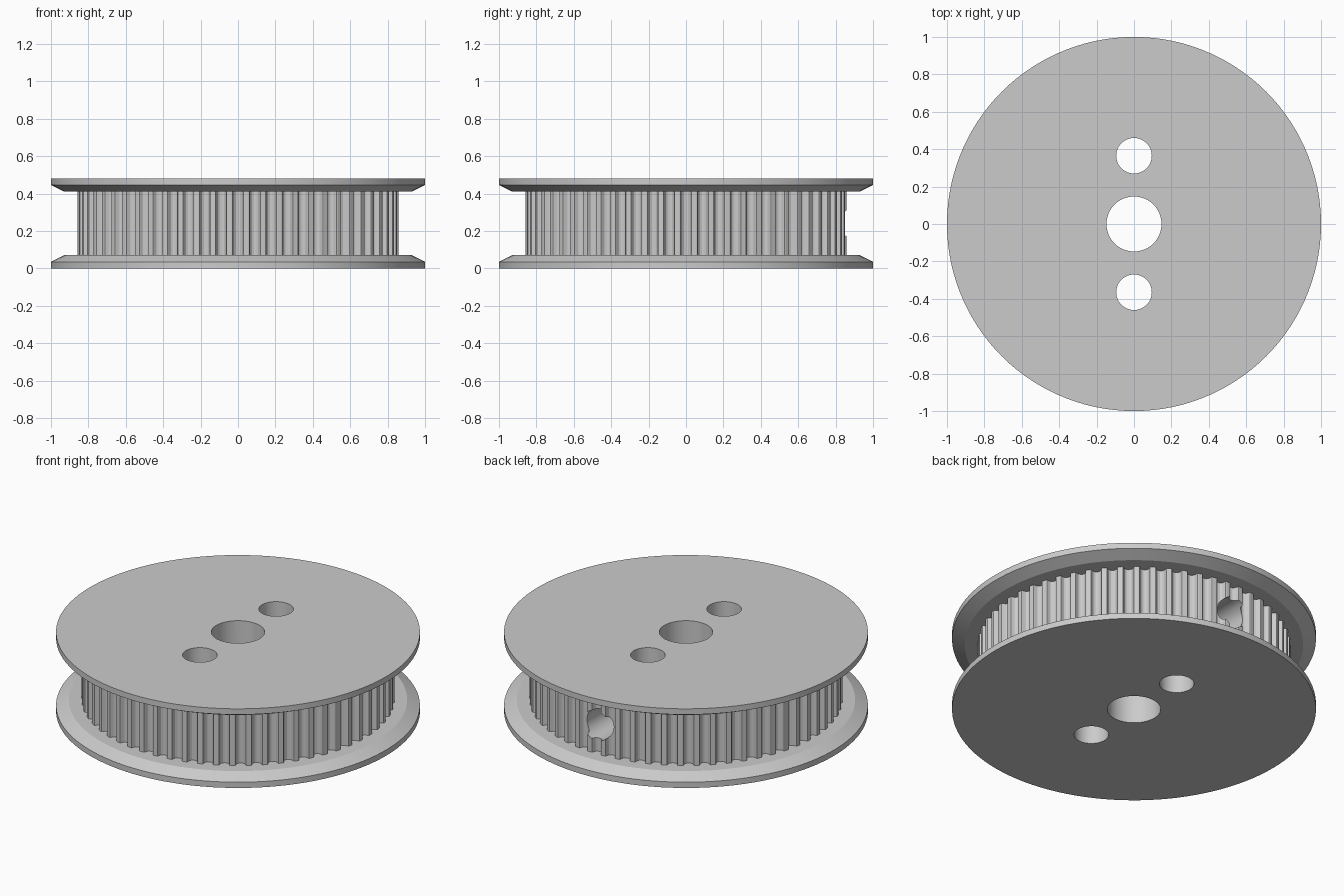
import bpy
import bmesh
import math
from mathutils import Matrix, Vector

cube = bpy.data.objects.get("Cube")
if cube:
    bpy.data.objects.remove(cube, do_unlink=True)

HEIGHT = 0.48
FLANGE = 0.07
BELT_R = 0.86
TEETH = 60
MID = HEIGHT / 2

grey = bpy.data.materials.new("plain grey")
grey.use_nodes = True
COLOUR = (0.6, 0.6, 0.6, 1)
grey.diffuse_color = COLOUR
grey.node_tree.nodes["Principled BSDF"].inputs["Base Color"].default_value = COLOUR


def add_object(name, bm):
    bmesh.ops.recalc_face_normals(bm, faces=bm.faces)
    mesh = bpy.data.meshes.new(name)
    bm.to_mesh(mesh)
    bm.free()
    mesh.materials.append(grey)
    obj = bpy.data.objects.new(name, mesh)
    bpy.context.collection.objects.link(obj)
    return obj


def loft(name, rings):
    """Closed solid through rings of matching points."""
    bm = bmesh.new()
    loops = [[bm.verts.new(p) for p in ring] for ring in rings]
    n = len(loops[0])
    for a, b in zip(loops, loops[1:]):
        for i in range(n):
            j = (i + 1) % n
            bm.faces.new((a[i], a[j], b[j], b[i]))
    bm.faces.new(loops[0])
    bm.faces.new(loops[-1])
    return add_object(name, bm)


def circle(r, z, n=120):
    return [(r * math.cos(math.tau * i / n), r * math.sin(math.tau * i / n), z)
            for i in range(n)]


def cylinder(name, r, depth, matrix):
    bm = bmesh.new()
    bmesh.ops.create_cone(bm, cap_ends=True, segments=48, radius1=r, radius2=r,
                          depth=depth, matrix=matrix)
    return add_object(name, bm)


def combine(target, tool, operation):
    mod = target.modifiers.new(operation.lower(), "BOOLEAN")
    mod.operation = operation
    mod.solver = "EXACT"
    mod.object = tool
    bpy.context.view_layer.objects.active = target
    bpy.ops.object.modifier_apply(modifier=mod.name)
    bpy.data.objects.remove(tool, do_unlink=True)


# Toothed drum: half of one rounded groove as (offset along rim, depth)
half = [(0.034, 0.0), (0.0295, 0.0017), (0.0272, 0.006), (0.025, 0.0157),
        (0.0206, 0.0246), (0.0113, 0.0323)]
groove = [(-u, d) for u, d in half] + [(0, 0.035)] + half[::-1]
outline = []
for t in range(TEETH):
    a = math.tau * t / TEETH
    out = Vector((math.cos(a), math.sin(a)))
    side = Vector((-out.y, out.x))
    rim = math.sqrt(BELT_R ** 2 - half[0][0] ** 2)
    outline += [out * (rim - d) + side * u for u, d in groove]
pulley = loft("toothed_pulley", [[(p.x, p.y, z) for p in outline]
                                 for z in (FLANGE / 2, HEIGHT - FLANGE / 2)])

# Bevelled flanges at the bottom and top
profile = [(1.0, 0.0), (1.0, FLANGE / 2), (0.93, FLANGE)]
lower = loft("lower_flange", [circle(r, z) for r, z in profile])
upper = loft("upper_flange", [circle(r, HEIGHT - z) for r, z in profile])
for flange in (lower, upper):
    combine(pulley, flange, "UNION")

# Shaft bore and the two mounting holes
for y, r in ((0, 0.147), (0.365, 0.095), (-0.365, 0.095)):
    hole = cylinder("hole_cutter", r, 1, Matrix.Translation((0, y, MID)))
    combine(pulley, hole, "DIFFERENCE")

# Radial set screw hole from the back into the bore
screw = cylinder("screw_hole_cutter", 0.09, 1,
                 Matrix.Translation((0, 0.55, MID)) @ Matrix.Rotation(math.pi / 2, 4, "X"))
combine(pulley, screw, "DIFFERENCE")

bpy.ops.object.select_all(action="DESELECT")
pulley.select_set(True)
bpy.context.view_layer.objects.active = pulley
bpy.ops.object.shade_smooth_by_angle(angle=math.radians(20))
